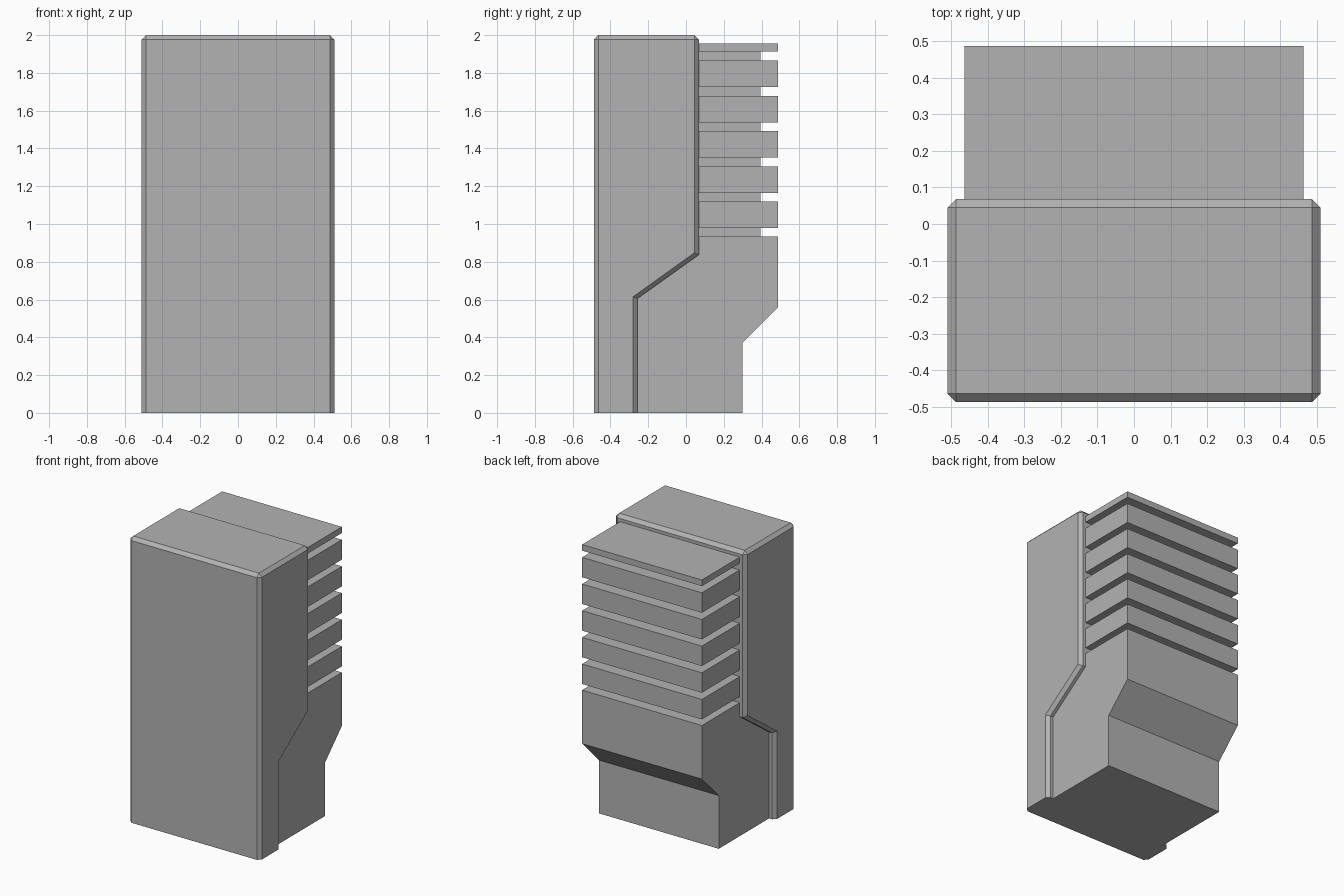
import bpy
import bmesh

if "Cube" in bpy.data.objects:
    bpy.data.objects.remove(bpy.data.objects["Cube"])

grey = bpy.data.materials.new("plain grey")
grey.diffuse_color = (0.45, 0.45, 0.45, 1)
grey.use_nodes = True
grey.node_tree.nodes["Principled BSDF"].inputs["Base Color"].default_value = grey.diffuse_color


def loft(name, sections):
    """Join matching (y, z) profiles placed along x into a closed solid."""
    bm = bmesh.new()
    rings = [[bm.verts.new((x, y, z)) for y, z in prof] for x, prof in sections]
    n = len(rings[0])
    for a, b in zip(rings, rings[1:]):
        for i in range(n):
            j = (i + 1) % n
            bm.faces.new((a[i], a[j], b[j], b[i]))
    bm.faces.new(rings[0][::-1])
    bm.faces.new(rings[-1])
    bmesh.ops.remove_doubles(bm, verts=bm.verts[:], dist=0.0005)
    bmesh.ops.recalc_face_normals(bm, faces=bm.faces[:])
    mesh = bpy.data.meshes.new(name)
    bm.to_mesh(mesh)
    bm.free()
    mesh.materials.append(grey)
    obj = bpy.data.objects.new(name, mesh)
    bpy.context.collection.objects.link(obj)
    return obj


def block(name, half_x, y0, y1, z0, z1):
    prof = [(y0, z0), (y1, z0), (y1, z1), (y0, z1)]
    return loft(name, [(-half_x, prof), (half_x, prof)])


# Front housing: stepped side profile with chamfered sides and top
C = 0.023
F, B, T, W = -0.487, 0.068, 2.0, 0.51
outer = [(F, 0), (F, T - C), (F + C, T), (B - C, T), (B, T - C),
         (B, 0.837), (-0.257, 0.605), (-0.257, 0)]
inner = [(F + C, 0), (F + C, T - C), (F + C, T - C), (B - C, T - C), (B - C, T - C),
         (B - C, 0.848), (-0.28, 0.615), (-0.28, 0)]
loft("front_housing", [(-W, inner), (-W + C, outer), (W - C, outer), (W, inner)])

# Rear base with sloped underside
HX, BACK = 0.464, 0.487
base = [(-0.30, 0), (0.30, 0), (0.30, 0.373), (BACK, 0.56), (BACK, 0.935),
        (0.0, 0.935), (0.0, 0.82), (-0.30, 0.60)]
loft("rear_base", [(-HX, base), (HX, base)])

# Recessed core behind the fins
block("fin_core", 0.372, 0.0, 0.395, 0.90, 1.93)

# Cooling fins, the top one thinner
PITCH = 0.1868
for i in range(6):
    z = 0.978 + i * PITCH
    height = 0.14 if i < 5 else 0.043
    block(f"cooling_fin_{i + 1}", HX, 0.0, BACK, z, z + height)
